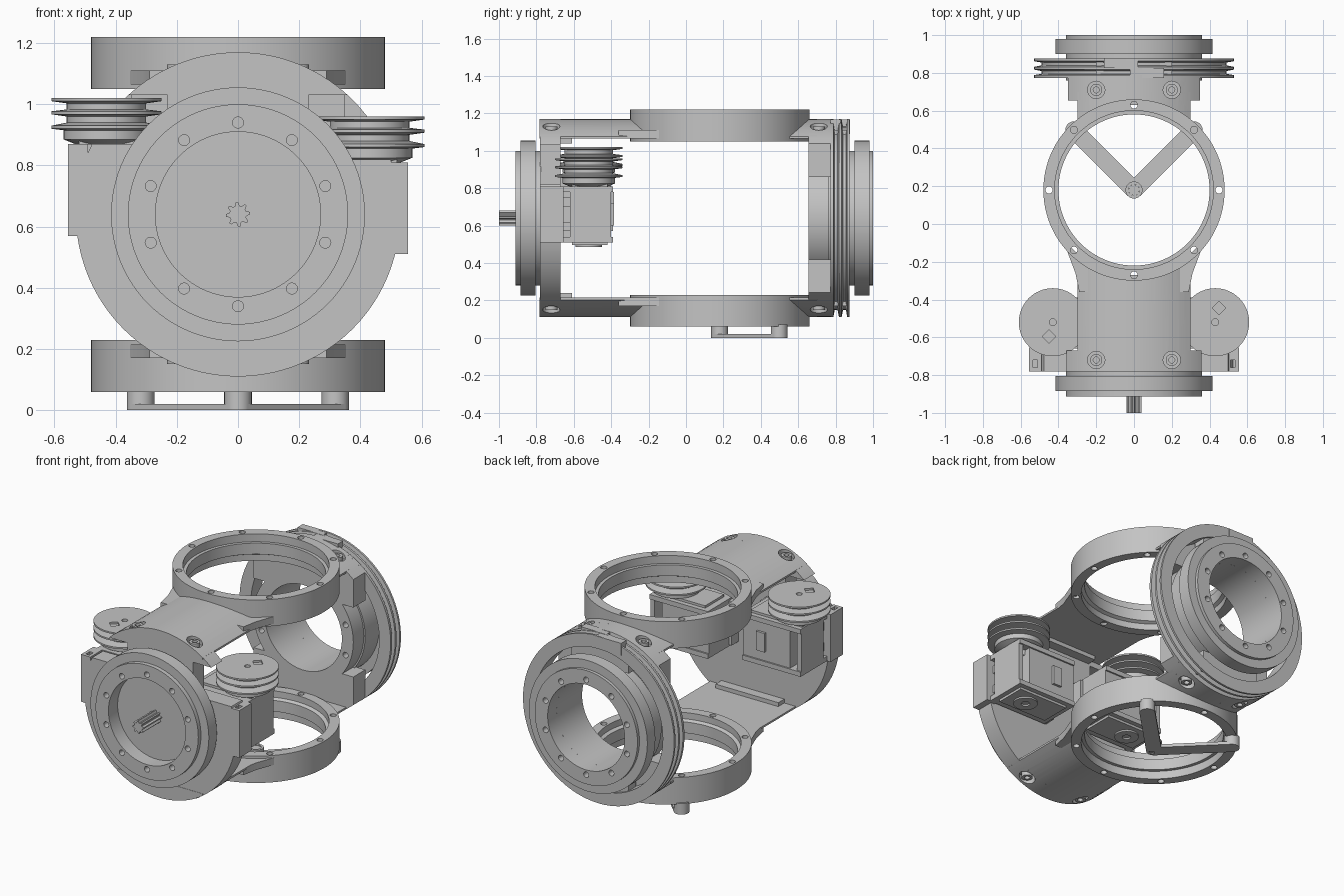
import bpy, bmesh
from math import sin, cos, pi, radians, sqrt
from mathutils import Vector

if "Cube" in bpy.data.objects:
    bpy.data.objects.remove(bpy.data.objects["Cube"])

GREY = bpy.data.materials.new("plain_grey")
GREY.use_nodes = True
GREY.diffuse_color = (0.55, 0.55, 0.55, 1)
GREY.node_tree.nodes["Principled BSDF"].inputs["Base Color"].default_value = GREY.diffuse_color
ZC = 0.64      # height of the long axis
RING_Y = 0.18  # centre of the top and bottom rings
R = 0.53       # body radius


def finish(name, bm):
    bmesh.ops.remove_doubles(bm, verts=bm.verts, dist=1e-5)
    bmesh.ops.recalc_face_normals(bm, faces=bm.faces)
    me = bpy.data.meshes.new(name)
    bm.to_mesh(me)
    bm.free()
    ob = bpy.data.objects.new(name, me)
    bpy.context.collection.objects.link(ob)
    me.materials.append(GREY)
    return ob


def lathe(name, profile, axis, loc, seg=72):
    """Spin a closed (radius, height) profile about the y or z axis."""
    bm = bmesh.new()
    rows = []
    for i in range(seg):
        c, s = cos(2 * pi * i / seg), sin(2 * pi * i / seg)
        rows.append([bm.verts.new(Vector(loc) + Vector((r * c, h, r * s) if axis == "y" else (r * c, r * s, h)))
                     for r, h in profile])
    n = len(profile)
    for i in range(seg):
        a, b = rows[i], rows[(i + 1) % seg]
        for j in range(n):
            k = (j + 1) % n
            if profile[j][0] < 1e-6 and profile[k][0] < 1e-6:
                continue
            if profile[j][0] < 1e-6:
                bm.faces.new((a[j], a[k], b[k]))
            elif profile[k][0] < 1e-6:
                bm.faces.new((a[j], a[k], b[j]))
            else:
                bm.faces.new((a[j], a[k], b[k], b[j]))
    return finish(name, bm)


def tube(name, r0, r1, h0, h1, axis, loc, seg=72):
    return lathe(name, [(r0, h0), (r1, h0), (r1, h1), (r0, h1)], axis, loc, seg)


def prism(name, pts, axis, h0, h1):
    """Extrude an outline along y (points are x,z) or z (points are x,y)."""
    bm = bmesh.new()
    lo, hi = [[bm.verts.new((p, h, q) if axis == "y" else (p, q, h)) for p, q in pts] for h in (h0, h1)]
    bm.faces.new(lo)
    bm.faces.new(hi)
    for i in range(len(pts)):
        j = (i + 1) % len(pts)
        bm.faces.new((lo[i], lo[j], hi[j], hi[i]))
    return finish(name, bm)


def box(name, x, y, z):
    return prism(name, [(x[0], y[0]), (x[1], y[0]), (x[1], y[1]), (x[0], y[1])], "z", min(z), max(z))


def cut(ob, *cutters):
    for c in cutters:
        m = ob.modifiers.new("cut", "BOOLEAN")
        m.operation, m.solver, m.object = "DIFFERENCE", "EXACT", c
        bpy.context.view_layer.objects.active = ob
        bpy.ops.object.modifier_apply(modifier=m.name)
        bpy.data.objects.remove(c)
    return ob


def circle_holes(ob, count, radius, size, h0, h1, axis, loc):
    """Drill evenly spaced bolt holes."""
    for i in range(count):
        a = pi / 2 + 2 * pi * i / count
        u, v = radius * cos(a), radius * sin(a)
        off = (u, 0, v) if axis == "y" else (u, v, 0)
        cut(ob, tube("hole", 0, size, h0, h1, axis, Vector(loc) + Vector(off), 14))


def segment(s, half, chord):
    """Slice of the round body beyond a chord, above (s=1) or below (s=-1)."""
    n = 20
    xs = [half * (2 * i / n - 1) for i in range(n + 1)]
    return [(x, ZC + s * sqrt(R * R - x * x)) for x in xs] + [(half, ZC + s * chord), (-half, ZC + s * chord)]


def pocket(s, x, y):
    """Cutter for a bolt pocket that opens outwards."""
    lo, hi = sorted((ZC + s * 0.455, ZC + s * 0.7))
    return tube("pocket", 0, 0.046, lo, hi, "z", (x, y, 0), 20)


AXIS = (0, 0, ZC)

# Front plate, notched to clear the two spools
plate = lathe("front_plate", [(0, -0.78), (R, -0.78), (R, -0.67), (0, -0.67)], "y", AXIS, 96)
cut(plate, box("notch", (-0.7, -0.23), (-0.85, -0.6), (0.87, 1.03)),
    box("notch", (0.23, 0.7), (-0.85, -0.6), (0.82, 1.03)))
tube("front_neck", 0, 0.36, -0.82, -0.775, "y", AXIS)

# Stepped bolted flanges at both ends
for name, d, back, step, face in (("front", -1, 0.805, 0.885, 0.912), ("rear", 1, 0.90, 0.98, 1.0)):
    flange = lathe(name + "_flange", [(0.27, d * back), (0.415, d * back), (0.415, d * step), (0.36, d * step),
                                      (0.36, d * face), (0.27, d * face)], "y", AXIS, 96)
    lo, hi = sorted((d * (face - 0.06), d * 1.1))
    circle_holes(flange, 10, 0.30, 0.018, lo, hi, "y", AXIS)


# Splined shafts
def spline(cx, cy):
    return [(cx + (0.04 if i % 4 < 2 else 0.028) * cos(2 * pi * i / 32),
             cy + (0.04 if i % 4 < 2 else 0.028) * sin(2 * pi * i / 32)) for i in range(32)]


prism("front_shaft", spline(0, ZC), "y", -1.0, -0.8)

# Rear hub and double-grooved rim
tube("rear_hub", 0.27, 0.36, 0.76, 0.91, "y", AXIS)
rim_profile = [(0.45, 0.772), (R, 0.772), (R, 0.788), (0.49, 0.795), (0.49, 0.81), (R, 0.818),
               (R, 0.832), (0.49, 0.84), (0.49, 0.855), (R, 0.862), (R, 0.875), (0.45, 0.875)]
lathe("rear_rim", rim_profile, "y", AXIS, 96)
rear_ring = tube("rear_ring", 0.27, 0.35, 0.655, 0.77, "y", AXIS)
circle_holes(rear_ring, 10, 0.31, 0.018, 0.6, 0.7, "y", AXIS)
box("line_clamp_upper_rear", (-0.16, 0.02), (0.825, 0.878), (1.09, 1.168))
box("line_clamp_upper_front", (-0.02, 0.16), (0.772, 0.825), (1.09, 1.168))

for s, side in ((1, "upper"), (-1, "lower")):
    def z(h):
        return ZC + s * h
    centre = (0, RING_Y, ZC)

    # Bearing ring with inner ledge and eight bolt holes
    prof = [(0.42, 0.58), (0.48, 0.58), (0.48, 0.41), (0.42, 0.41), (0.42, 0.45), (0.40, 0.46), (0.40, 0.53), (0.42, 0.53)]
    ring = lathe(side + "_ring", [(r, s * h) for r, h in prof], "z", centre, 96)
    circle_holes(ring, 8, 0.45, 0.019, s * 0.5 - 0.2, s * 0.5 + 0.2, "z", centre)

    # Curved front and rear arms, trimmed to the ring bore
    front_arm = prism(side + "_front_arm", segment(s, 0.30, 0.425), "y", -0.782, -0.1)
    rear_arm = prism(side + "_rear_arm", segment(s, 0.30, 0.425), "y", 0.45, 0.70)
    flare = prism(side + "_front_flare", [(-0.29, -0.36), (0.29, -0.36), (0.31, -0.26), (0.37, -0.1), (-0.37, -0.1), (-0.31, -0.26)],
                  "z", *sorted((z(0.425), z(0.47))))
    for part in (front_arm, rear_arm, flare):
        cut(part, tube("bore", 0, 0.45, -2, 2, "z", (0, RING_Y, 0)))

    # Thick rear block around the bore and the web inside the rim
    block = prism(side + "_rear_block", segment(s, 0.35, 0.22), "y", 0.655, 0.776)
    cut(block, tube("bore", 0, 0.28, 0.5, 1, "y", AXIS))
    box(side + "_rim_web", (-0.2, 0.2), (0.785, 0.86), (z(0.34), z(0.47)))
    # Stiffener where the arm meets the front plate
    box(side + "_stiffener", (-0.22, 0.22), (-0.68, -0.61), (z(0.40), z(0.45)))

    # Bolts sunk into round pockets
    for x in (-0.2, 0.2):
        cut(plate, pocket(s, x, -0.72))
        cut(front_arm, pocket(s, x, -0.72))
        cut(block, pocket(s, x, 0.71))
        cut(rear_arm, pocket(s, x, 0.71))
        for y in (-0.72, 0.71):
            lo, hi = sorted((z(0.45), z(0.49)))
            tube(side + "_bolt_head", 0.016, 0.032, lo, hi, "z", (x, y, 0), 20)

# Motors, brackets and line spools
spool = [(0, 0.81), (0.08, 0.81), (0.09, 0.865), (0.14, 0.885), (0.14, 0.915), (0.18, 0.92), (0.18, 0.93),
         (0.13, 0.94), (0.13, 0.96), (0.18, 0.967), (0.18, 0.977), (0.13, 0.983), (0.13, 1.003),
         (0.18, 1.01), (0.18, 1.02), (0, 1.02)]
for m, side, up in ((1, "left", 0.0), (-1, "right", 0.06)):
    def mbox(name, x, y, zz):
        return box(side + "_" + name, sorted((m * x[0], m * x[1])), y, (zz[0] + up, zz[1] + up))

    mbox("motor_body", (0.12, 0.45), (-0.62, -0.40), (0.53, 0.79))
    mbox("motor_end_post", (0.50, 0.53), (-0.62, -0.40), (0.53, 0.79))
    mbox("motor_lid", (0.12, 0.53), (-0.66, -0.39), (0.78, 0.81))
    mbox("motor_base", (0.12, 0.53), (-0.66, -0.39), (0.51, 0.54))
    mbox("motor_cap", (0.16, 0.52), (-0.61, -0.42), (0.80, 0.825))
    mbox("motor_foot", (0.16, 0.50), (-0.61, -0.42), (0.495, 0.52))
    for zz in (0.57, 0.70):
        mbox("motor_rib", (0.18, 0.51), (-0.655, -0.61), (zz, zz + 0.05))
    mbox("motor_plug", (0.22, 0.28), (-0.41, -0.385), (0.60, 0.72))
    mbox("bracket_inner", (0.10, 0.16), (-0.68, -0.60), (0.52, 0.80))
    bracket = mbox("bracket", (0.49, 0.555), (-0.78, -0.655), (0.51, 0.81))
    cut(bracket, mbox("slot", (0.51, 0.535), (-0.76, -0.72), (0.72, 0.9)))
    cx, cy = m * 0.43, -0.52
    tube(side + "_motor_gear", 0.025, 0.07, 0.485 + up, 0.5 + up, "z", (cx - m * 0.05, cy, 0), 32)
    top = 0.96 + up
    disc = lathe(side + "_spool", spool, "z", (cx, cy, up - 0.06), 64)
    dx, dy, w = m * 0.45, cy + m * 0.075, 0.036
    cut(disc, prism("window", [(dx - w, dy), (dx, dy - w), (dx + w, dy), (dx, dy + w)], "z", top - 0.012, top + 0.1),
        tube("hole", 0, 0.018, top - 0.03, top + 0.1, "z", (cx, cy, 0), 16))

# V-shaped support under the lower ring
for m in (-1, 1):
    d, n = Vector((m, 1)).normalized(), Vector((1, -m)).normalized() * 0.045
    a, b = Vector((0, RING_Y)), Vector((0, RING_Y)) + d * 0.45
    prism("support_bar", [a - n, b - n, b + n, a + n], "z", 0.0, 0.02)
    tube("support_end", 0, 0.045, 0.0, 0.07, "z", (b.x, b.y, 0), 24)
tube("support_hub", 0.03, 0.045, 0.0, 0.065, "z", (0, RING_Y, 0), 24)
prism("support_spline", spline(0, RING_Y), "z", 0.005, 0.06)

for ob in bpy.data.objects:
    ob.select_set(ob.type == "MESH" and GREY.name in ob.data.materials)
    if ob.select_get():
        bpy.context.view_layer.objects.active = ob
bpy.ops.object.shade_smooth_by_angle(angle=radians(30))
